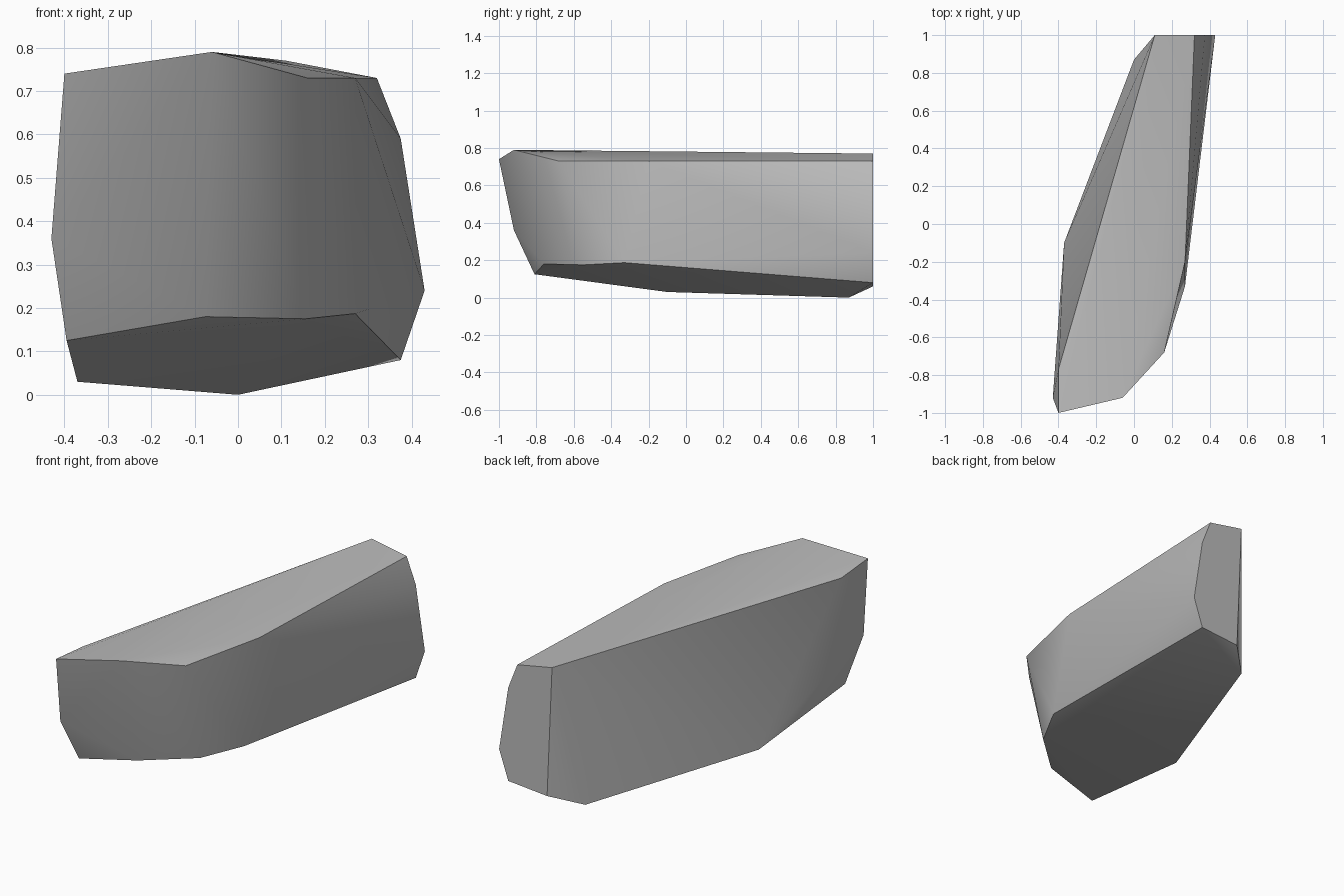
import bpy
import bmesh
import math

# Remove the default cube only
default_cube = bpy.data.objects.get("Cube")
if default_cube:
    bpy.data.objects.remove(default_cube, do_unlink=True)


def make_material(name, color):
    material = bpy.data.materials.new(name)
    material.use_nodes = True
    material.diffuse_color = color
    shader = material.node_tree.nodes["Principled BSDF"]
    shader.inputs["Base Color"].default_value = color
    return material


def make_hull(name, outlines, material):
    """Wrap a faceted convex skin around stacked outlines."""
    bm = bmesh.new()
    for outline in outlines:
        for point in outline:
            bm.verts.new(point)
    result = bmesh.ops.convex_hull(bm, input=bm.verts[:])
    loose = set(result["geom_interior"]) | set(result["geom_unused"])
    loose_verts = [item for item in loose if isinstance(item, bmesh.types.BMVert)]
    bmesh.ops.delete(bm, geom=loose_verts, context="VERTS")
    bmesh.ops.recalc_face_normals(bm, faces=bm.faces[:])

    mesh = bpy.data.meshes.new(name)
    bm.to_mesh(mesh)
    bm.free()
    mesh.materials.append(material)
    rock = bpy.data.objects.new(name, mesh)
    bpy.context.collection.objects.link(rock)
    return rock


# Outline of the gently sloping top
top_outline = [
    (-.4, -1, .74), (-.06, -.92, .79), (.16, -.68, .73), (.27, -.2, .73),
    (.32, 1, .73), (.11, 1, .77), (-.4, -.77, .72),
]

# Bulge at the front corner and the flat back end
middle_outline = [(-.43, -.92, .36), (.43, 1, .24), (.375, 1, .59)]

# Outline of the tilted underside
bottom_outline = [
    (-.395, -.81, .125), (-.075, -.76, .18), (.155, -.55, .175),
    (.27, -.33, .187), (.375, 1, .08), (.14, 1, .06), (0, .87, 0),
    (-.37, -.1, .03),
]

# Rock slab with softened sides and crisp rims
stone = make_material("stone grey", (.5, .5, .5, 1))
rock = make_hull("rock_slab", [top_outline, middle_outline, bottom_outline], stone)

bpy.ops.object.select_all(action="DESELECT")
rock.select_set(True)
bpy.context.view_layer.objects.active = rock
bpy.ops.object.shade_smooth_by_angle(angle=math.radians(30))
